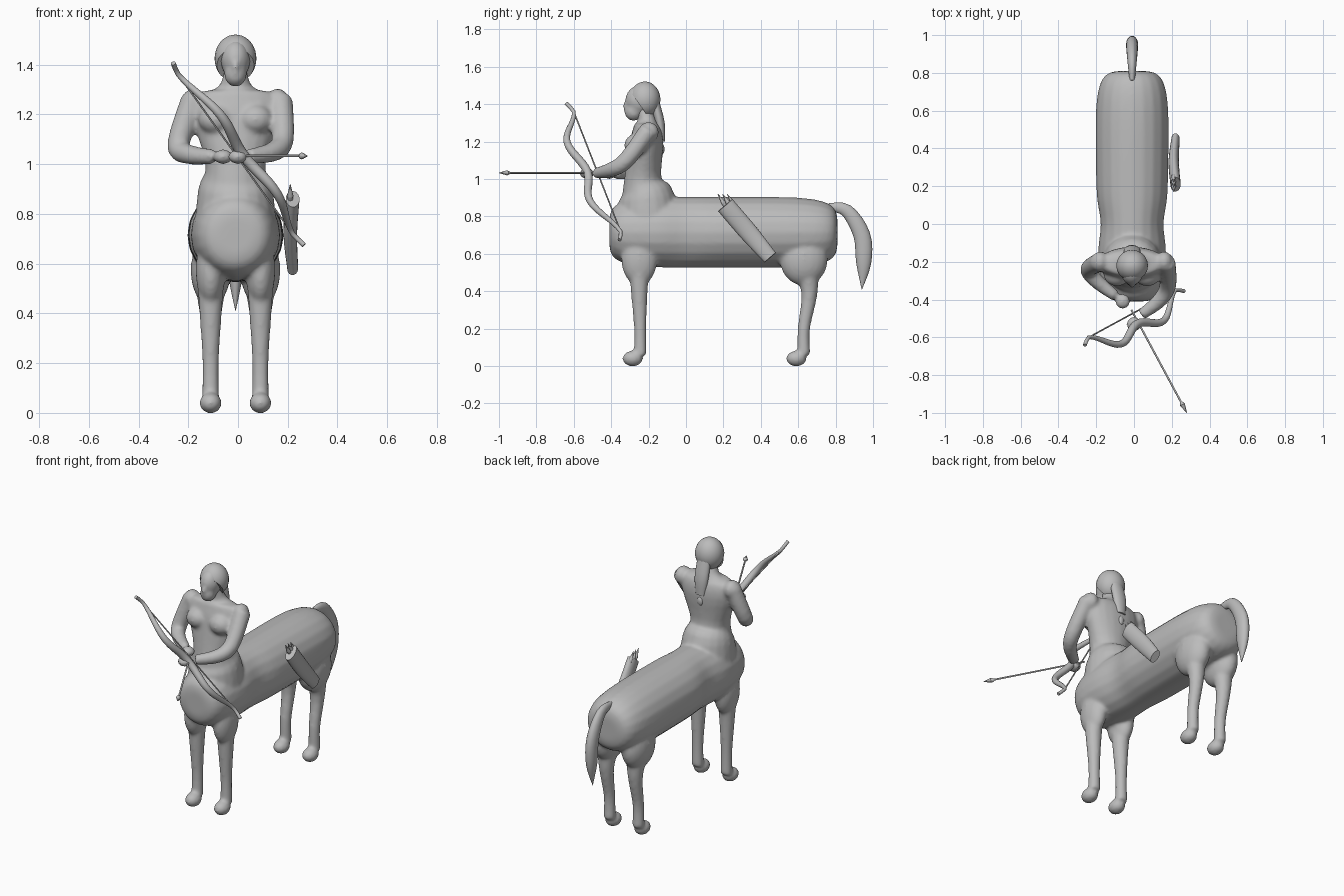
import bpy, bmesh, math
from mathutils import Vector, Matrix

default_cube = bpy.data.objects.get("Cube")
if default_cube:
    bpy.data.objects.remove(default_cube, do_unlink=True)

colour = (.5, .5, .5, 1)
grey = bpy.data.materials.new("plain grey")
grey.use_nodes = True
grey.diffuse_color = colour
grey.node_tree.nodes["Principled BSDF"].inputs["Base Color"].default_value = colour

SIDES = 20
SIDEWAYS = Vector((1, 0, 0))
MIDDLE = -.01


def smooth_path(points, steps=4):
    """Catmull-Rom samples through points with any number of values."""
    samples = []
    last = len(points) - 1
    for index in range(last):
        before, start = points[max(index - 1, 0)], points[index]
        end, after = points[index + 1], points[min(index + 2, last)]
        for step in range(steps):
            t = step / steps
            sample = []
            for p, q, r, s in zip(before, start, end, after):
                bend = 2 * p - 5 * q + 4 * r - s
                twist = 3 * (q - r) + s - p
                sample.append(q + (t * (r - p) + t * t * bend + t ** 3 * twist) / 2)
            samples.append(sample)
    samples.append(points[last])
    return samples


def loft(mesh, sections):
    """Skin of elliptical rings: x, y, z, half depth, half width."""
    centres = [Vector(section[:3]) for section in sections]
    last = len(sections) - 1
    rings = []
    for index, (x, y, z, depth, width) in enumerate(sections):
        along = centres[min(index + 1, last)] - centres[max(index - 1, 0)]
        forward = along.cross(SIDEWAYS).normalized()
        across = forward.cross(along).normalized()
        ring = []
        for corner in range(SIDES):
            angle = math.tau * corner / SIDES
            offset = forward * depth * math.cos(angle) + across * width * math.sin(angle)
            ring.append(mesh.verts.new(centres[index] + offset))
        rings.append(ring)
    for lower, upper in zip(rings, rings[1:]):
        for corner in range(SIDES):
            mesh.faces.new((lower[corner - 1], lower[corner], upper[corner], upper[corner - 1]))
    mesh.faces.new(rings[0])
    mesh.faces.new(rings[last])


def limb(mesh, joints, flatness=1):
    """Tapering tube through joints given as x, y, z, radius."""
    loft(mesh, [(x, y, z, radius, radius * flatness)
                for x, y, z, radius in smooth_path(joints)])


def ball(mesh, centre, size):
    place = Matrix.Translation(centre) @ Matrix.Diagonal((*size, 1))
    bmesh.ops.create_uvsphere(mesh, u_segments=SIDES, v_segments=SIDES, radius=1, matrix=place)


def rod(mesh, start, end, start_radius, end_radius):
    start, end = Vector(start), Vector(end)
    turn = (end - start).to_track_quat("Z", "Y").to_matrix().to_4x4()
    bmesh.ops.create_cone(mesh, cap_ends=True, segments=8, radius1=start_radius,
                          radius2=end_radius, depth=(end - start).length,
                          matrix=Matrix.Translation((start + end) / 2) @ turn)


def finish(name, mesh, fuse=False):
    """Turn the mesh into a smooth object, optionally fusing its overlapping parts."""
    bmesh.ops.recalc_face_normals(mesh, faces=mesh.faces)
    data = bpy.data.meshes.new(name)
    mesh.to_mesh(data)
    mesh.free()
    data.materials.append(grey)
    part = bpy.data.objects.new(name, data)
    bpy.context.collection.objects.link(part)
    bpy.ops.object.select_all(action="DESELECT")
    part.select_set(True)
    bpy.context.view_layer.objects.active = part
    bpy.ops.object.shade_smooth_by_angle(angle=math.radians(45))
    if fuse:
        remesh = part.modifiers.new("fuse", "REMESH")
        remesh.mode = "VOXEL"
        remesh.voxel_size = .01
        remesh.use_smooth_shade = True
        soften = part.modifiers.new("soften", "SMOOTH")
        soften.iterations = 8


# Horse trunk: a rounded barrel, swelling to the rump and drawn in behind the chest
body = bmesh.new()
barrel = []
for step in range(-24, 25):
    t = math.sin(math.pi / 2 * step / 24) * .999
    y = .2 + .61 * t
    roundness = (1 - abs(t) ** 5) ** .2
    hollow = .02 * math.exp(-(y / .1) ** 2)
    barrel.append((MIDDLE, y, .715, .19 * roundness,
                   (.19 + .01 * t - hollow) * roundness))
loft(body, barrel)

# Human torso and neck
torso = [(.7, -.2, .17, .17), (.9, -.21, .15, .15), (1, -.23, .1, .12),
         (1.2, -.21, .09, .18), (1.28, -.21, .07, .16), (1.31, -.21, .05, .07),
         (1.4, -.23, .04, .04)]
loft(body, smooth_path([(MIDDLE, y, z, depth, width) for z, y, depth, width in torso]))


def leg(x, hip, knee, ankle, thigh):
    limb(body, [(x, hip, .6, thigh), (x, knee, .4, .045),
                (x, ankle, .2, .033), (x, ankle, .06, .035)])
    ball(body, (x, hip, .57), (thigh, thigh * 1.6, .14))
    ball(body, (x, ankle - .04, .04), (.045, .055, .042))


# Paired legs, breasts and shoulders
for side in (-1, 1):
    leg(MIDDLE + side * .1, -.25, -.25, -.245, .06)
    leg(MIDDLE + side * .1, .63, .66, .63, .08)
    ball(body, (MIDDLE + side * .08, -.27, 1.18), (.07, .06, .06))
    ball(body, (MIDDLE + side * .17, -.2, 1.25), (.045, .055, .055))

# Arms: one draws the string, the other holds the bow
limb(body, [(-.18, -.2, 1.26, .05), (-.24, -.24, 1.08, .045),
            (-.2, -.3, 1.04, .04), (-.1, -.38, 1.03, .03)])
limb(body, [(.17, -.2, 1.26, .05), (.18, -.32, 1.1, .045),
            (.14, -.4, 1.05, .04), (.04, -.48, 1.03, .03)])
for hand in ((-.06, -.41, 1.03), (0, -.53, 1.03)):
    ball(body, hand, (.04, .04, .03))
finish("body", body, fuse=True)

# Face: skull, jaw and nose
face = bmesh.new()
ball(face, (MIDDLE, -.25, 1.42), (.06, .075, .08))
ball(face, (MIDDLE, -.28, 1.36), (.045, .05, .05))
ball(face, (MIDDLE, -.32, 1.39), (.014, .02, .025))
finish("face", face, fuse=True)

# Hair cap, cut open around the face
hair = bmesh.new()
ball(hair, (MIDDLE, -.22, 1.425), (.084, .083, .096))
cut = bmesh.ops.bisect_plane(hair, geom=hair.verts[:] + hair.edges[:] + hair.faces[:],
                             plane_co=(0, -.3, 1.47), plane_no=(0, -.7, -.5), clear_outer=True)
rim = [item for item in cut["geom_cut"] if isinstance(item, bmesh.types.BMEdge)]
bmesh.ops.contextual_create(hair, geom=rim)
finish("hair", hair)

# Ponytail with a tied end
ponytail = bmesh.new()
limb(ponytail, [(MIDDLE, -.17, 1.42, .025), (MIDDLE, -.14, 1.3, .026),
                (MIDDLE, -.13, 1.2, .018)], flatness=1.7)
ball(ponytail, (MIDDLE, -.13, 1.16), (.02, .015, .03))
finish("ponytail", ponytail)

# Horse tail
tail = bmesh.new()
limb(tail, [(MIDDLE, .76, .85, .02), (MIDDLE, .86, .83, .035), (MIDDLE, .94, .7, .045),
            (MIDDLE, .95, .55, .04), (MIDDLE, .94, .41, .001)], flatness=.7)
finish("tail", tail)

# Recurve bow: two swellings on the string line, pushed toward the target
string_top, string_foot = Vector((-.24, -.6, 1.36)), Vector((.22, -.35, .72))
aim = Vector((.28, -.52, 0)).normalized()
bow = bmesh.new()
stave = []
for step in range(-2, 31):
    t = step / 28
    bulge = .06 * abs(math.sin(math.pi * t)) + .07 * math.sin(math.tau * t) ** 2
    thickness = .01 + .012 * max(math.sin(math.pi * t), 0)
    stave.append((*(string_top.lerp(string_foot, t) + aim * bulge), thickness, thickness))
loft(bow, stave)
finish("bow", bow)
string = bmesh.new()
rod(string, string_top, string_foot, .004, .004)
finish("bowstring", string)

# Nocked arrow with a pointed head
arrow = bmesh.new()
tip = Vector((.28, -1, 1.033))
neck, shoulder, nock = tip - aim * .07, tip - aim * .05, tip - aim * .62
rod(arrow, nock, neck, .005, .005)
rod(arrow, neck, shoulder, .005, .014)
rod(arrow, shoulder, tip, .014, .001)
finish("arrow", arrow)

# Quiver on the flank, with spare arrows
quiver = bmesh.new()
limb(quiver, [(.22, .21, .86, .05), (.21, .33, .72, .05), (.22, .45, .58, .04)], flatness=.55)
finish("quiver", quiver)
spares = bmesh.new()
slope = Vector((0, .5, -.8))
for index in range(3):
    point = Vector((.21, .17 + .025 * index, .92))
    middle = point + slope * .06
    rod(spares, middle + slope * .07, middle, .006, .012)
    rod(spares, middle, point, .013, .001)
finish("quiver_arrows", spares)
